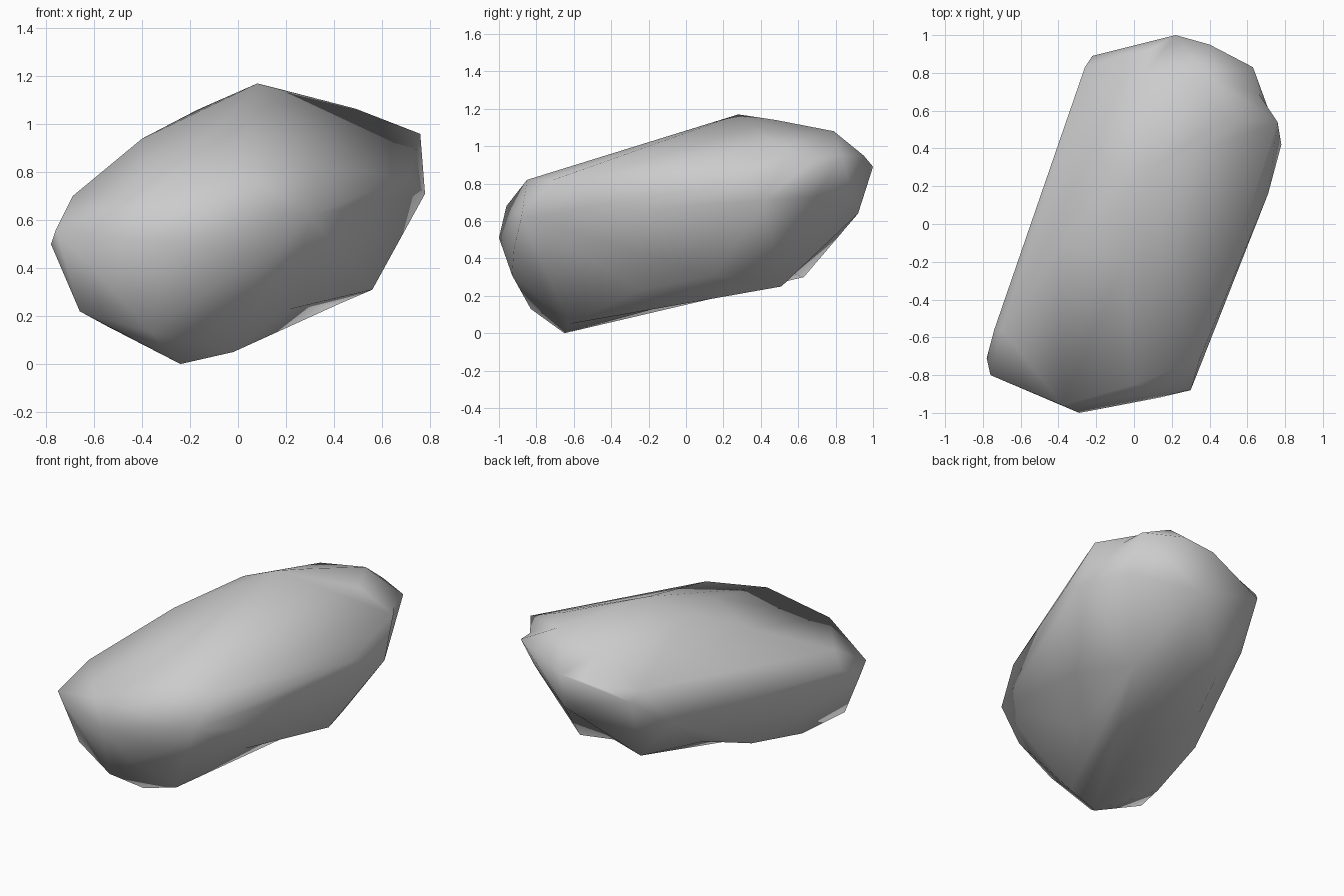
import bpy, bmesh
from mathutils import Vector
from mathutils.geometry import intersect_point_line

# Blunt front end, low on the left
front_end = [
    (-0.78, -0.71, 0.50), (-0.76, -0.80, 0.56), (-0.69, -0.57, 0.70),
    (-0.66, -0.72, 0.22), (-0.36, -0.83, 0.13), (-0.24, -0.65, 0.00),
    (-0.02, -0.62, 0.05), (-0.29, -1.00, 0.51), (-0.38, -0.96, 0.68),
    (-0.13, -0.93, 0.31), (0.13, -0.92, 0.45), (0.30, -0.88, 0.62),
    (0.00, -0.85, 0.82), (0.35, -0.71, 0.82),
]

# Long body between the ends: ridge, right flank, underside, left flank
body = [
    (-0.05, -0.20, 1.02), (0.08, 0.28, 1.17), (0.20, 0.48, 1.14),
    (-0.40, -0.10, 0.94), (-0.17, 0.30, 1.06), (-0.74, -0.56, 0.58),
    (0.71, 0.16, 0.78), (0.78, 0.42, 0.71), (0.56, 0.15, 0.31),
    (-0.55, -0.43, 0.16), (-0.48, 0.00, 0.24),
]

# Taller back end, leaning right
back_end = [
    (-0.32, 0.62, 0.56), (-0.26, 0.83, 0.85), (-0.22, 0.89, 0.78),
    (-0.11, 0.63, 0.30), (0.22, 1.00, 0.89), (0.40, 0.95, 0.95),
    (0.63, 0.83, 0.95), (0.76, 0.54, 0.96), (0.49, 0.56, 1.065),
    (0.38, 0.79, 1.08), (0.05, 0.79, 1.02), (0.62, 0.70, 0.73),
    (0.42, 0.51, 0.25), (0.25, 0.92, 0.64),
]

# Hollows pressed into the ridges: underside, then back end
dents = [(0.22, -0.25, 0.23), (-0.30, 0.25, 0.30), (0.13, 0.57, 0.32),
         (0.06, -0.10, 0.15), (0.66, 0.69, 0.93), (0.06, 0.91, 0.84)]

# Wrap the guide points in one closed stone surface
bm = bmesh.new()
for p in front_end + body + back_end:
    bm.verts.new(p)
bmesh.ops.convex_hull(bm, input=bm.verts[:])
loose = [v for v in bm.verts if not v.link_faces]
bmesh.ops.delete(bm, geom=loose, context='VERTS')


def edge_distance(edge, p):
    a, b = (v.co for v in edge.verts)
    q, t = intersect_point_line(p, a, b)
    return (p - a.lerp(b, min(max(t, 0.0), 1.0))).length


# Split the nearest edge and pull the new corner inward
for d in dents:
    p = Vector(d)
    edge = min(bm.edges, key=lambda e: edge_distance(e, p))
    cut = bmesh.ops.subdivide_edges(bm, edges=[edge], cuts=1)
    new = [g for g in cut["geom_inner"] if isinstance(g, bmesh.types.BMVert)]
    new[0].co = p
    bmesh.ops.triangulate(bm, faces=[f for f in bm.faces if len(f.verts) > 3])

bmesh.ops.recalc_face_normals(bm, faces=bm.faces[:])
for f in bm.faces:
    f.smooth = True

mesh = bpy.data.meshes.new("boulder")
bm.to_mesh(mesh)
bm.free()
boulder = bpy.data.objects.new("boulder", mesh)
bpy.context.collection.objects.link(boulder)
